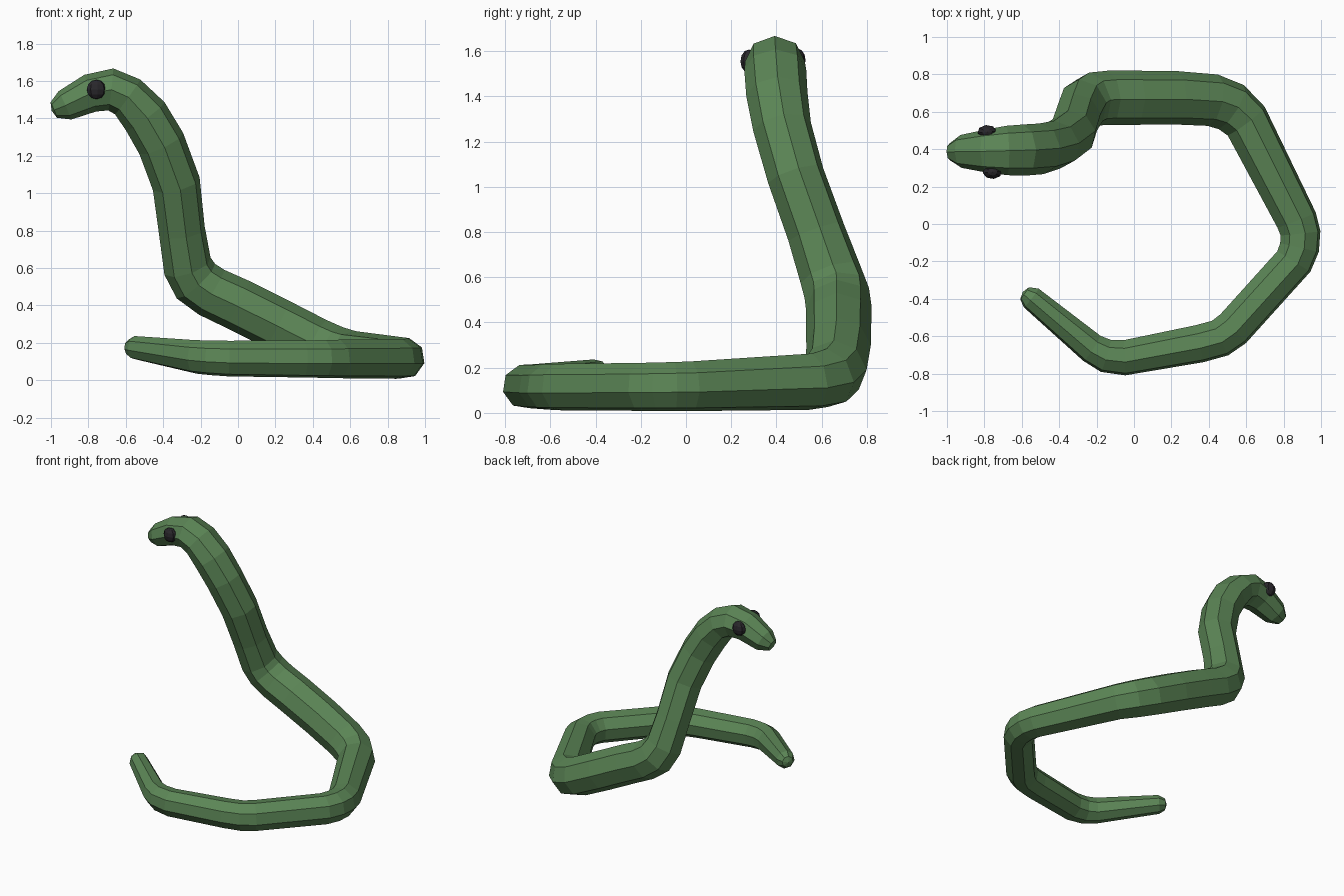
import bpy, bmesh, math
from mathutils import Vector, Matrix

if "Cube" in bpy.data.objects:
    bpy.data.objects.remove(bpy.data.objects["Cube"])


def material(name, rgb):
    m = bpy.data.materials.new(name)
    m.diffuse_color = (*rgb, 1)
    m.use_nodes = True
    m.node_tree.nodes["Principled BSDF"].inputs["Base Color"].default_value = m.diffuse_color
    return m


green = material("leaf green", (0.105, 0.235, 0.092))
black = material("eye black", (0.022, 0.02, 0.024))

# Spine from snout to tail tip: x, y, z, half width, half height
SPINE = [
    (-0.985, .385, 1.445, .045, .045), (-0.925, .388, 1.47, .088, .083),
    (-0.79, .39, 1.535, .115, .103), (-0.68, .393, 1.555, .132, .113),
    (-0.59, .395, 1.515, .137, .115), (-0.495, .402, 1.41, .136, .128),
    (-0.41, .425, 1.265, .13, .13), (-0.33, .485, 1.05, .128, .13),
    (-0.30, .575, .80, .13, .125), (-0.27, .64, .61, .14, .132),
    (-0.225, .667, .53, .145, .138), (-0.14, .675, .47, .145, .138),
    (0.0, .675, .405, .145, .14), (0.22, .675, .295, .143, .14),
    (0.42, .662, .195, .14, .138), (0.52, .625, .155, .137, .135),
    (0.60, .55, .138, .128, .128), (0.87, .02, .118, .113, .113),
    (0.89, -.05, .117, .11, .111), (0.885, -.125, .116, .109, .11),
    (0.855, -.2, .115, .107, .109), (0.53, -.56, .114, .106, .106),
    (0.46, -.61, .114, .105, .104), (0.35, -.64, .114, .104, .102),
    (-0.05, -.715, .116, .097, .098), (-0.15, -.705, .12, .092, .095),
    (-0.225, -.665, .125, .083, .092), (-0.55, -.395, .174, .065, .064),
    (-0.585, -.37, .176, .04, .04),
]
SIDES = 8


def build_body():
    bm = bmesh.new()
    pts = [Vector(s[:3]) for s in SPINE]
    up, rings = Vector((0, 0, 1)), []
    for i, s in enumerate(SPINE):
        steps = []
        if i > 0:
            steps.append((pts[i] - pts[i - 1]).normalized())
        if i < len(pts) - 1:
            steps.append((pts[i + 1] - pts[i]).normalized())
        tangent = sum(steps, Vector()).normalized()
        # Carry the back ridge along the spine without twisting
        if i > 0:
            up = previous.rotation_difference(tangent) @ up
        up = (up - tangent * up.dot(tangent)).normalized()
        side, previous = tangent.cross(up), tangent
        ring = []
        for k in range(SIDES):
            a = 2 * math.pi * k / SIDES
            ring.append(bm.verts.new(pts[i] + up * math.cos(a) * s[4]
                                     + side * math.sin(a) * s[3]))
        rings.append(ring)
    for a, b in zip(rings, rings[1:]):
        for k in range(SIDES):
            n = (k + 1) % SIDES
            bm.faces.new((a[k], a[n], b[n], b[k]))
    # Slightly domed snout and tail tip
    for ring, inner in ((rings[0], pts[1]), (rings[-1], pts[-2])):
        centre = sum((v.co for v in ring), Vector()) / SIDES
        tip = bm.verts.new(centre + (centre - inner).normalized() * 0.012)
        for k in range(SIDES):
            bm.faces.new((ring[k], ring[(k + 1) % SIDES], tip))
    bmesh.ops.recalc_face_normals(bm, faces=bm.faces)
    mesh = bpy.data.meshes.new("body")
    bm.to_mesh(mesh)
    bm.free()
    mesh.materials.append(green)
    bpy.context.collection.objects.link(bpy.data.objects.new("body", mesh))


def build_eye(name, centre):
    bm = bmesh.new()
    bmesh.ops.create_uvsphere(bm, u_segments=8, v_segments=6, radius=0.052)
    bmesh.ops.rotate(bm, verts=bm.verts, cent=(0, 0, 0),
                     matrix=Matrix.Rotation(math.radians(8), 3, 'Z'))
    bmesh.ops.scale(bm, verts=bm.verts, vec=(1, 0.72, 1))
    mesh = bpy.data.meshes.new(name)
    bm.to_mesh(mesh)
    bm.free()
    mesh.materials.append(black)
    eye = bpy.data.objects.new(name, mesh)
    eye.location = centre
    bpy.context.collection.objects.link(eye)


build_body()
build_eye("near_eye", (-0.757, .278, 1.555))
build_eye("far_eye", (-0.785, .492, 1.56))
